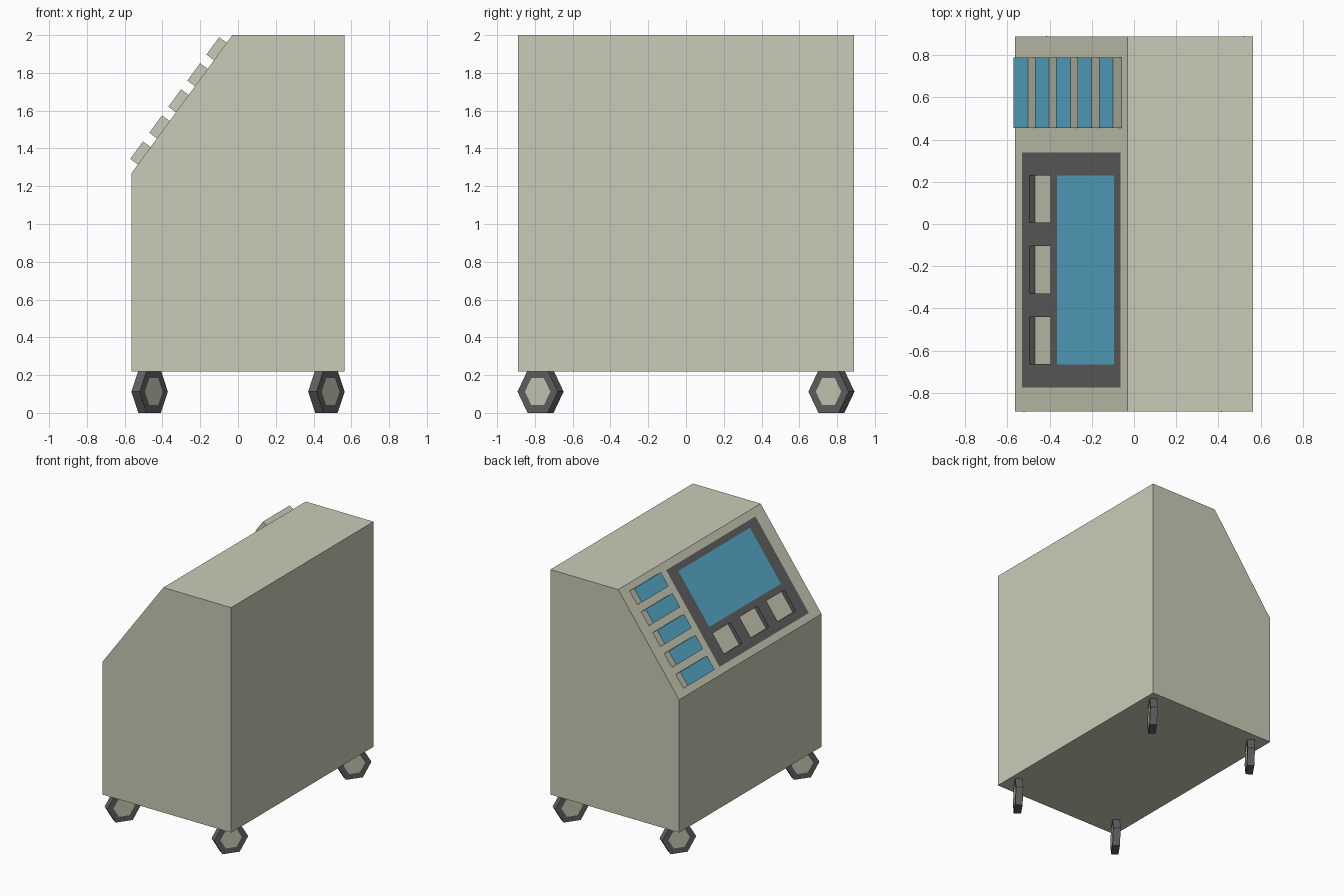
import bpy, bmesh, math
from mathutils import Vector, Matrix

if "Cube" in bpy.data.objects:
    bpy.data.objects.remove(bpy.data.objects["Cube"], do_unlink=True)


def material(name, rgb):
    m = bpy.data.materials.new(name)
    m.use_nodes = True
    m.diffuse_color = (*rgb, 1)
    m.node_tree.nodes["Principled BSDF"].inputs["Base Color"].default_value = (*rgb, 1)
    return m


BODY, DARK, BLUE = range(3)
MATERIALS = [material("cream_grey", (0.59, 0.6, 0.47)),
             material("dark_grey", (0.12, 0.12, 0.12)),
             material("screen_blue", (0.095, 0.41, 0.6))]


def prism(points, offset):
    """Closed solid made by sweeping a flat polygon along an offset."""
    bm = bmesh.new()
    base = bm.faces.new([bm.verts.new(p) for p in points])
    new = bmesh.ops.extrude_face_region(bm, geom=[base], use_keep_orig=True)["geom"]
    bmesh.ops.translate(bm, vec=offset, verts=[v for v in new if isinstance(v, bmesh.types.BMVert)])
    bmesh.ops.recalc_face_normals(bm, faces=bm.faces)
    return bm


def finish(name, bm, matrix=Matrix()):
    mesh = bpy.data.meshes.new(name)
    bm.to_mesh(mesh)
    bm.free()
    for m in MATERIALS:
        mesh.materials.append(m)
    obj = bpy.data.objects.new(name, mesh)
    obj.matrix_world = matrix
    bpy.context.collection.objects.link(obj)
    return obj


# Sloping control face: origin at its lower edge, "up" runs along the slope
FOOT = Vector((-0.563, 0, 1.27))
CREST = Vector((-0.03, 0, 2))
UP = (CREST - FOOT).normalized()
OUT = Vector((-UP.z, 0, UP.x))
HALF = 0.89

# Rectangles on the slope: (low, high) along the slope, (low, high) in y
PANEL = ((0.053, 0.845), (-0.775, 0.34))
SCREEN = ((0.336, 0.795), (-0.665, 0.23))
RECESSES = [((0.115, 0.285), (y - 0.112, y + 0.112)) for y in (-0.552, -0.217, 0.118)]


def inside(rect, s, y):
    return rect[0][0] < s < rect[0][1] and rect[1][0] < y < rect[1][1]


# Cabinet body
profile = [(-0.563, 0.22), (0.563, 0.22), (0.563, 2), (CREST.x, 2), (FOOT.x, FOOT.z)]
cab = prism([(x, -HALF, z) for x, z in profile], Vector((0, 2 * HALF, 0)))


def slope_faces():
    return [f for f in cab.faces if f.normal.dot(OUT) > 0.99]


def cut(point, normal):
    faces = slope_faces()
    geom = set(faces)
    for f in faces:
        geom.update(f.edges)
        geom.update(f.verts)
    bmesh.ops.bisect_plane(cab, geom=list(geom), plane_co=point, plane_no=normal)
    cab.normal_update()


# Cut the slope along every rectangle edge, then colour the cells
rects = [PANEL, SCREEN] + RECESSES
for s in sorted({v for r in rects for v in r[0]}):
    cut(FOOT + UP * s, UP)
for y in sorted({v for r in rects for v in r[1]}):
    cut(Vector((0, y, 0)), Vector((0, 1, 0)))
wells = []
for f in slope_faces():
    c = f.calc_center_median()
    s, y = (c - FOOT).dot(UP), c.y
    if inside(PANEL, s, y):
        f.material_index = BLUE if inside(SCREEN, s, y) else DARK
    if any(inside(r, s, y) for r in RECESSES):
        wells.append(f)

# Sink the three recesses, with dark walls and pale floors
for f in bmesh.ops.extrude_discrete_faces(cab, faces=wells)["faces"]:
    f.material_index = BODY
    top = [v.co.copy() for v in f.verts]
    bmesh.ops.translate(cab, vec=-OUT * 0.031, verts=f.verts)
    # rim corners stay at panel level, so the walls are built between both loops
    floor = list(f.verts)
    rim = [cab.verts.new(p) for p in top]
    for i in range(len(rim)):
        j = (i + 1) % len(rim)
        wall = cab.faces.new((rim[i], rim[j], floor[j], floor[i]))
        wall.material_index = DARK
bmesh.ops.remove_doubles(cab, verts=cab.verts, dist=0.0005)
finish("cabinet", cab)

# Row of raised keys with blue tops
for i in range(5):
    s = 0.113 + 0.171 * i
    corners = [FOOT + UP * (s + ds) + Vector((0, y, 0))
               for ds, y in ((-0.057, 0.455), (0.057, 0.455), (0.057, 0.79), (-0.057, 0.79))]
    key = prism(corners, OUT * 0.05)
    for f in key.faces:
        if f.normal.dot(OUT) > 0.99:
            f.material_index = BLUE
    finish(f"key_{i + 1}", key)

# Six-sided caster wheels, all turned the same way, with pale hubs on both sides
for x, side in ((-0.468, "right"), (0.468, "left")):
    for y, end in ((-0.77, "front"), (0.77, "back")):
        ring = [(-0.027, 0.13 * math.cos(a), 0.13 * math.sin(a))
                for a in (math.radians(60 * k) for k in range(6))]
        wheel = prism(ring, Vector((0.054, 0, 0)))
        caps = [f for f in wheel.faces if abs(f.normal.x) > 0.99]
        for f in wheel.faces:
            f.material_index = DARK
        bmesh.ops.inset_individual(wheel, faces=caps, thickness=0.048)
        for f in caps:
            f.material_index = BODY
        finish(f"{end}_{side}_wheel", wheel,
               Matrix.Translation((x, y, 0.1126)) @ Matrix.Rotation(math.radians(-35), 4, "Z"))
